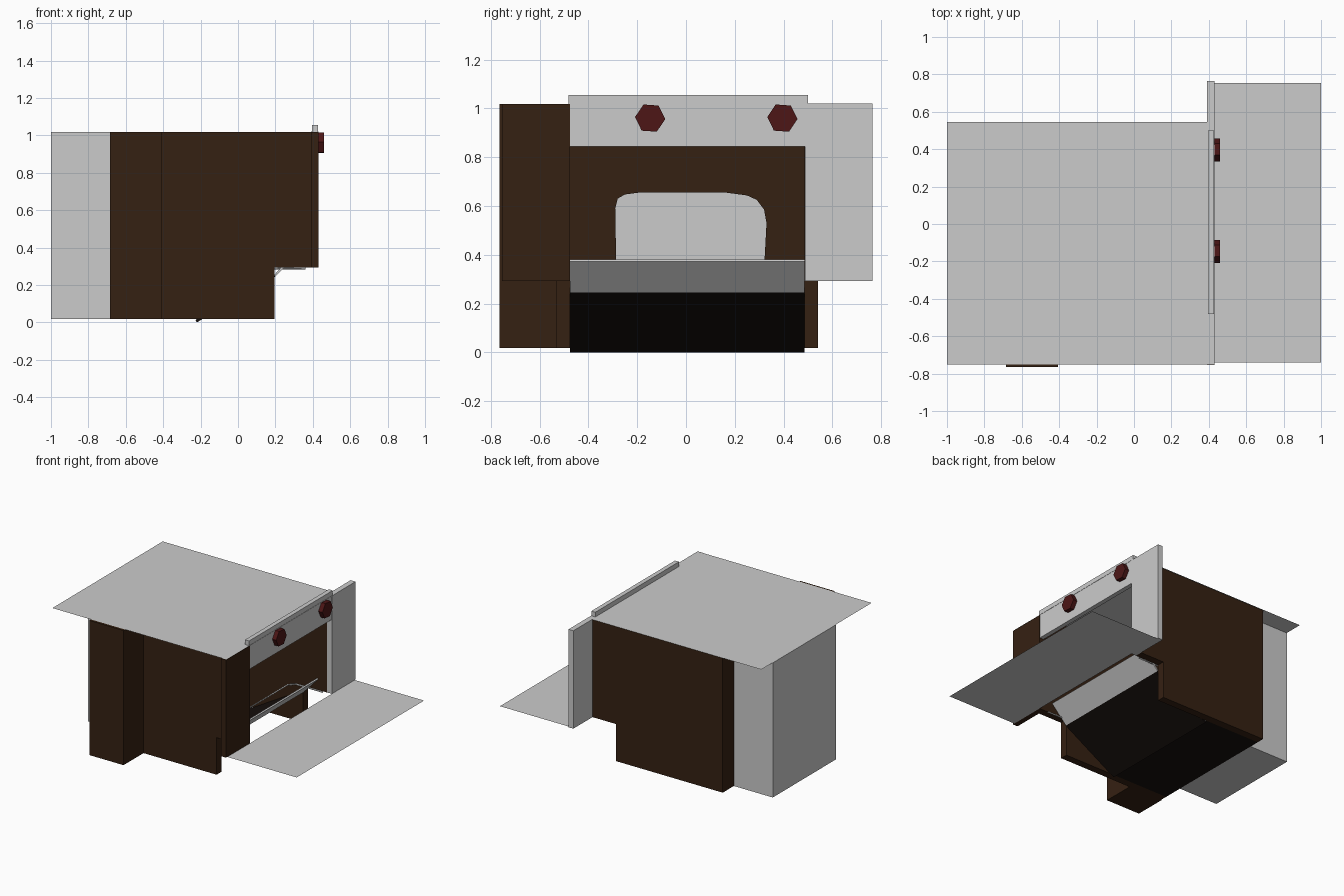
import bpy, bmesh, math
from mathutils import Matrix

if "Cube" in bpy.data.objects:
    bpy.data.objects.remove(bpy.data.objects["Cube"])


def material(name, rgb):
    m = bpy.data.materials.new(name)
    m.diffuse_color = (*rgb, 1)
    m.use_nodes = True
    m.node_tree.nodes["Principled BSDF"].inputs["Base Color"].default_value = m.diffuse_color
    return m


BROWN = material("rusty_brown", (0.036, 0.015, 0.006))
BLACK = material("soot_black", (0.008, 0.005, 0.004))
RED = material("dark_red", (0.075, 0.008, 0.008))


def finish(name, bm, mat=None):
    me = bpy.data.meshes.new(name)
    bm.to_mesh(me)
    bm.free()
    ob = bpy.data.objects.new(name, me)
    bpy.context.collection.objects.link(ob)
    if mat:
        me.materials.append(mat)
    return ob


def box(name, x, y, z, mat=None):
    bm = bmesh.new()
    size = [b - a for a, b in (x, y, z)]
    mid = [(a + b) / 2 for a, b in (x, y, z)]
    bmesh.ops.create_cube(bm, size=1, matrix=Matrix.Translation(mid) @ Matrix.Diagonal((*size, 1)))
    return finish(name, bm, mat)


def sheet(name, pts, mat=None):
    bm = bmesh.new()
    bm.faces.new([bm.verts.new(p) for p in pts])
    return finish(name, bm, mat)


def prism_y(name, profile, y0, y1, mat=None):
    """Extrude an x-z profile along y."""
    bm = bmesh.new()
    f = bm.faces.new([bm.verts.new((x, y0, z)) for x, z in profile])
    new = bmesh.ops.extrude_face_region(bm, geom=[f])["geom"]
    bmesh.ops.translate(bm, vec=(0, y1 - y0, 0), verts=[v for v in new if isinstance(v, bmesh.types.BMVert)])
    bmesh.ops.recalc_face_normals(bm, faces=bm.faces)
    return finish(name, bm, mat)


# Top plate and open door are thin sheets
sheet("top_plate", [(-1, -0.75, 1.02), (0.43, -0.75, 1.02), (0.43, 0.545, 1.02), (-1, 0.545, 1.02)])
sheet("open_door", [(0.43, -0.74, 0.293), (1, -0.74, 0.293), (1, 0.755, 0.293), (0.43, 0.755, 0.293)])

# Side walls with a notched front lower corner
side = [(-0.68, 0.018), (0.195, 0.018), (0.195, 0.293), (0.39, 0.293), (0.39, 1.018), (-0.68, 1.018)]
prism_y("front_side_wall", side, -0.53, -0.475, BROWN)
prism_y("back_side_wall", side, 0.485, 0.54, BROWN)
box("side_column", (-0.685, -0.405), (-0.765, -0.53), (0.018, 1.018), BROWN)

# Face panels around the opening
box("left_face_panel", (0.39, 0.43), (-0.755, -0.475), (0.293, 1.018), BROWN)
box("right_face_panel", (0.39, 0.43), (0.487, 0.765), (0.293, 1.02))
box("control_panel", (0.395, 0.428), (-0.482, 0.5), (0.843, 1.055))

# Hexagonal knobs
for i, y in enumerate((-0.147, 0.395)):
    bm = bmesh.new()
    m = (Matrix.Translation((0.443, y, 0.96)) @ Matrix.Rotation(math.radians(-4), 4, 'X')
         @ Matrix.Rotation(math.pi / 2, 4, 'Y'))
    bmesh.ops.create_cone(bm, cap_ends=True, segments=6, radius1=0.062, radius2=0.062, depth=0.034, matrix=m)
    bmesh.ops.rotate(bm, verts=bm.verts, cent=(0.443, y, 0.96), matrix=Matrix.Rotation(0, 3, 'X'))
    finish("knob_%d" % (i + 1), bm, RED)

# Rear wall of the chamber with an arched opening
arch = [(-0.28, 0.018), (-0.29, 0.59), (-0.28, 0.63), (-0.25, 0.647), (-0.19, 0.655), (0.16, 0.655),
        (0.25, 0.643), (0.29, 0.625), (0.32, 0.585), (0.33, 0.53), (0.315, 0.25), (0.31, 0.018)]
outer = [(0.54, 0.018), (0.54, 1.018), (-0.53, 1.018), (-0.53, 0.018)]
sheet("arched_rear_wall", [(-0.68, y, z) for y, z in arch + outer], BROWN)

# Chimney box behind the arch
box("flue_rear", (-1, -0.97), (-0.33, 0.41), (0.018, 1.018))
for n, y in (("front", -0.33), ("back", 0.41)):
    sheet("flue_side_" + n, [(-0.97, y, 0.018), (-0.68, y, 0.018), (-0.68, y, 1.018), (-0.97, y, 1.018)])
sheet("flue_floor", [(-0.97, -0.33, 0.018), (-0.68, -0.33, 0.018), (-0.68, 0.41, 0.018), (-0.97, 0.41, 0.018)])

# Chamber floor, sloped ash panel and front lip
sheet("chamber_floor", [(-0.68, -0.475, 0.018), (-0.22, -0.475, 0.018), (-0.22, 0.485, 0.018), (-0.68, 0.485, 0.018)], BLACK)
prism_y("sloped_panel", [(-0.22, 0), (0.2, 0.245), (0.193, 0.257), (-0.227, 0.013)], -0.475, 0.485, BLACK)
prism_y("front_lip", [(0.2, 0.245), (0.32, 0.373), (0.312, 0.381), (0.193, 0.253)], -0.475, 0.485)

# Thin bent rail just inside the opening
cu = bpy.data.curves.new("grate_rail", 'CURVE')
cu.dimensions = '3D'
cu.bevel_depth = 0.006
cu.bevel_resolution = 0
sp = cu.splines.new('POLY')
path = [(0.36, -0.47), (0.14, -0.47), (0.1, -0.43), (0.1, 0.44), (0.14, 0.48), (0.36, 0.48)]
sp.points.add(len(path) - 1)
for p, (x, y) in zip(sp.points, path):
    p.co = (x, y, 0.29, 1)
bpy.context.collection.objects.link(bpy.data.objects.new("grate_rail", cu))
